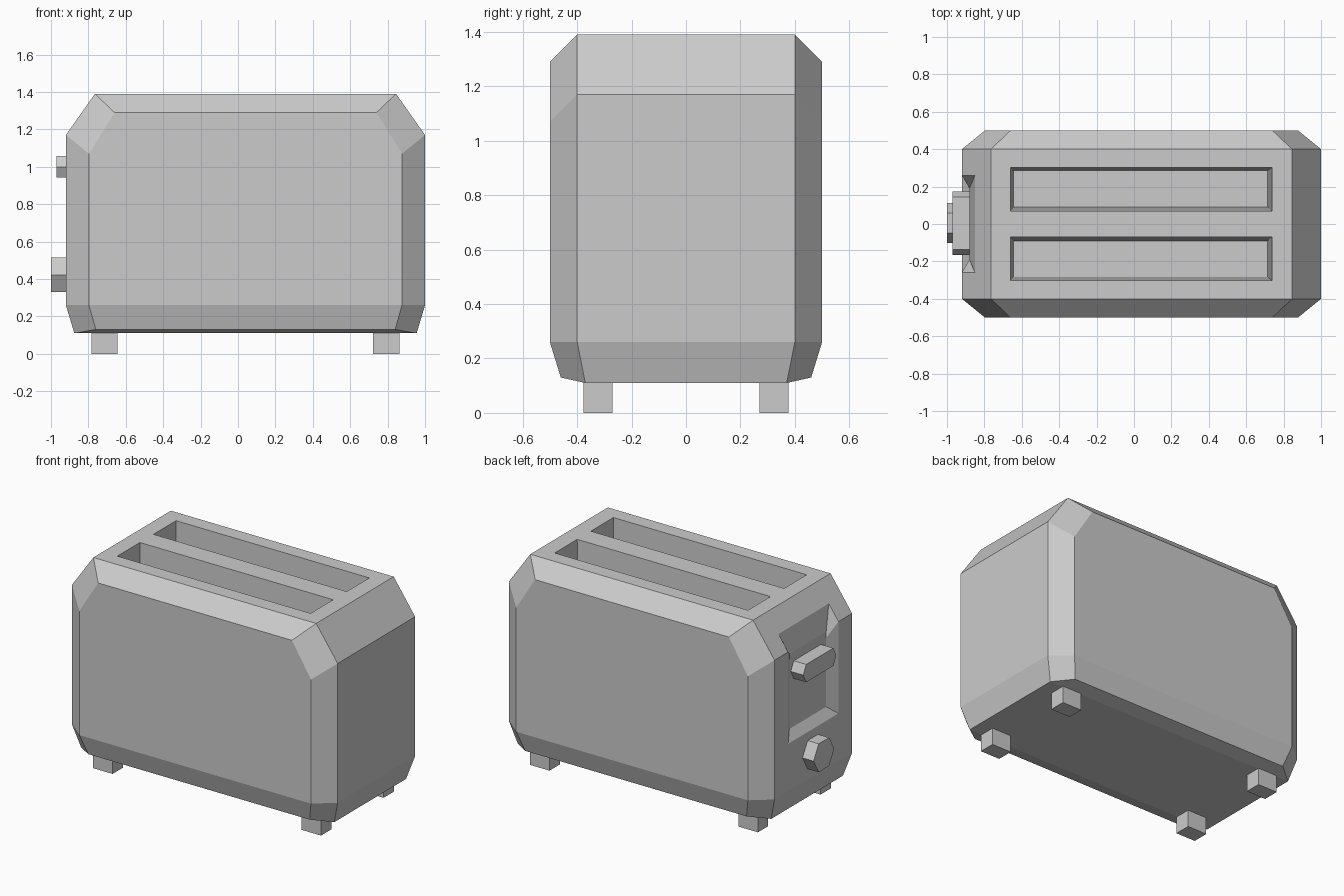
import bpy, bmesh

if "Cube" in bpy.data.objects:
    bpy.data.objects.remove(bpy.data.objects["Cube"])

CX = 0.04  # middle of the body along x


def make_object(name, verts, faces):
    bm = bmesh.new()
    vs = [bm.verts.new(v) for v in verts]
    for f in faces:
        bm.faces.new([vs[i] for i in f])
    bmesh.ops.recalc_face_normals(bm, faces=bm.faces)
    me = bpy.data.meshes.new(name)
    bm.to_mesh(me)
    bm.free()
    ob = bpy.data.objects.new(name, me)
    bpy.context.collection.objects.link(ob)
    return ob


def bridge(rings):
    """Flat vertex list and side quads joining equal-length rings."""
    n = len(rings[0])
    verts = [v for r in rings for v in r]
    faces = [(k * n + i, k * n + (i + 1) % n, (k + 1) * n + (i + 1) % n, (k + 1) * n + i)
             for k in range(len(rings) - 1) for i in range(n)]
    return verts, faces


def loft(name, rings):
    verts, faces = bridge(rings)
    n = len(rings[0])
    faces += [tuple(range(n)), tuple(range(len(verts) - n, len(verts)))]
    return make_object(name, verts, faces)


def cut(target, cutter):
    m = target.modifiers.new(cutter.name, 'BOOLEAN')
    m.operation, m.solver, m.object = 'DIFFERENCE', 'EXACT', cutter
    cutter.hide_render = True
    cutter.hide_set(True)


# Body: end profiles (half width, y, z) for the outer and inset loops
outer = [(0.915, 0.37, 0.11), (0.96, 0.40, 0.26), (0.96, 0.40, 1.17), (0.805, 0.40, 1.39)]
inset = [(0.80, 0.46, 0.13), (0.837, 0.50, 0.26), (0.837, 0.50, 1.07), (0.70, 0.50, 1.29)]


def body_ring(profile, side):
    left = [(CX - w, side * y, z) for w, y, z in profile]
    right = [(CX + w, side * y, z) for w, y, z in reversed(profile)]
    return left + right


verts, faces = bridge([body_ring(inset, -1), body_ring(outer, -1),
                       body_ring(outer, 1), body_ring(inset, 1)])
for o in (0, 24):
    faces += [(o, o + 1, o + 6, o + 7), tuple(range(o + 1, o + 7))]
body = make_object("body", verts, faces)


# Bread slots, tapering slightly downwards
def rect(x0, x1, y0, y1, z):
    return [(x0, y0, z), (x1, y0, z), (x1, y1, z), (x0, y1, z)]


for s, label in ((-1, "front"), (1, "back")):
    y0, y1 = sorted((s * 0.07, s * 0.303))
    cut(body, loft(label + "_slot_cutter", [
        rect(-0.645, 0.715, y0 + 0.02, y1 - 0.02, 0.6),
        rect(-0.66, 0.737, y0, y1, 1.39),
        rect(-0.66, 0.737, y0, y1, 1.5)]))


# Lever recess in the left end, running up into the sloped shoulder
def recess_ring(half, pts):
    return [(x, -half, z) for x, z in pts] + [(x, half, z) for x, z in reversed(pts)]


cut(body, loft("recess_cutter", [
    recess_ring(0.19, [(-0.88, 0.63), (-0.88, 1.08), (-0.88, 1.12)]),
    recess_ring(0.26, [(-0.92, 0.57), (-0.92, 1.17), (-0.85, 1.27)]),
    recess_ring(0.26, [(-1.1, 0.57), (-1.1, 1.17), (-1.1, 1.27)])]))


# Lever and knob: six-sided prisms along x
def hex_prism(name, x0, x1, cz, tip, flat, h, cy=0.005):
    pts = [(tip, 0), (flat, h), (-flat, h), (-tip, 0), (-flat, -h), (flat, -h)]
    loft(name, [[(x, cy + y, cz + z) for y, z in pts] for x in (x0, x1)])


hex_prism("lever", -0.97, -0.875, 1.0, 0.17, 0.14, 0.058)
hex_prism("knob", -1.0, -0.90, 0.422, 0.107, 0.0535, 0.0925)

# Feet
for sx, nx in ((-1, "left"), (1, "right")):
    for sy, ny in ((-1, "front"), (1, "back")):
        x, y = CX + sx * 0.753, sy * 0.323
        loft(f"{ny}_{nx}_foot", [rect(x - 0.07, x + 0.07, y - 0.053, y + 0.053, z)
                                 for z in (0, 0.125)])
